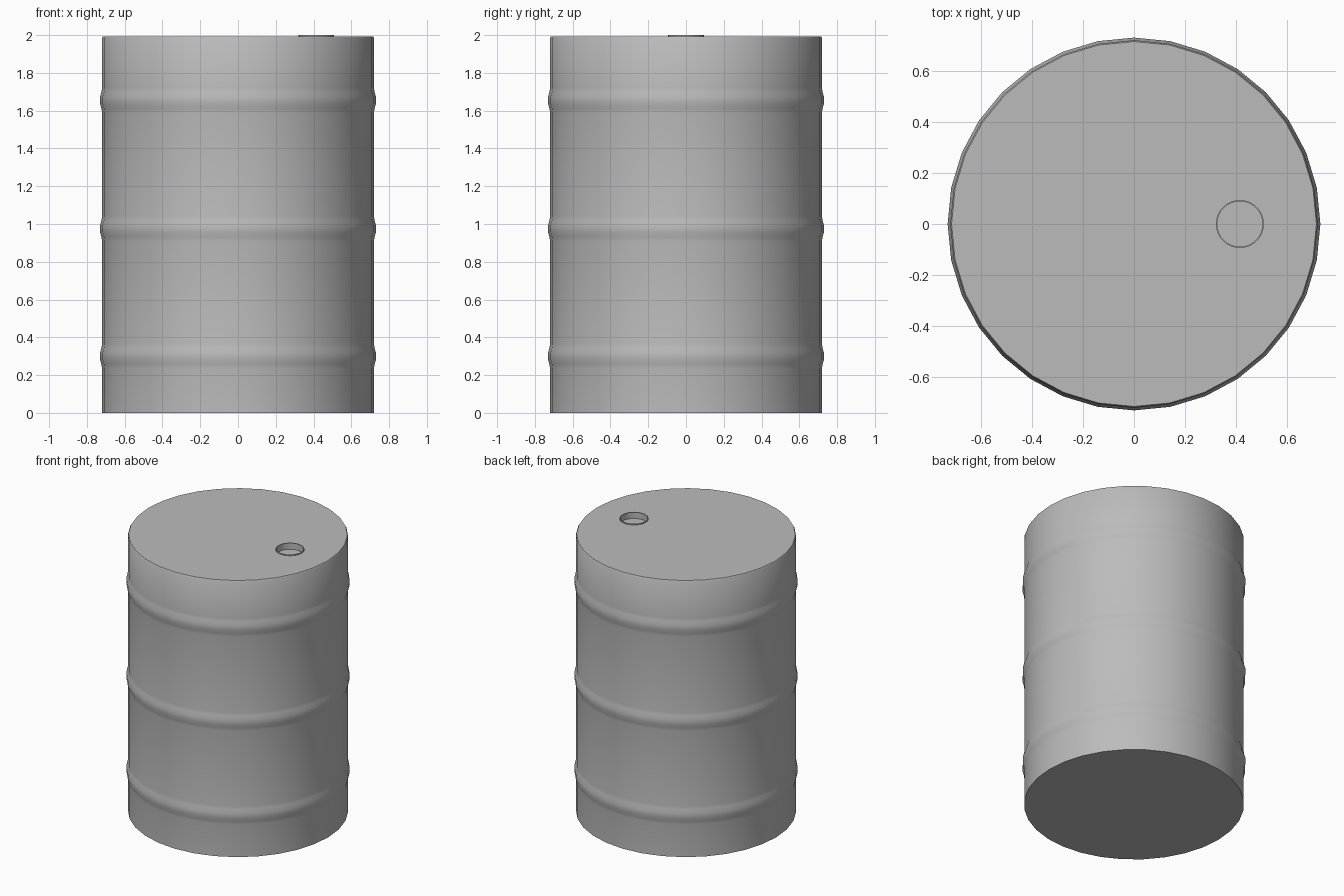
import bpy, bmesh, math
from mathutils import Vector

cube = bpy.data.objects.get("Cube")
if cube:
    bpy.data.objects.remove(cube, do_unlink=True)

SIDES = 32
RADIUS = 0.72
RIDGE = 0.011
TOP = 1.993

grey = bpy.data.materials.new("steel grey")
grey.use_nodes = True
colour = (0.5, 0.5, 0.5, 1)
grey.diffuse_color = colour
grey.node_tree.nodes["Principled BSDF"].inputs["Base Color"].default_value = colour


def ring(bm, radius, z, x=0.0, sides=SIDES):
    """Circle of vertices around a vertical axis at the given x."""
    angles = [2 * math.pi * i / sides for i in range(sides)]
    return [bm.verts.new((x + radius * math.cos(a), radius * math.sin(a), z)) for a in angles]


def bridge(bm, lower, upper):
    n = len(lower)
    for i in range(n):
        j = (i + 1) % n
        bm.faces.new((lower[i], lower[j], upper[j], upper[i]))


def stack(bm, profile, x=0.0, sides=SIDES):
    """Join a series of (radius, z) rings; returns them in order."""
    rings = [ring(bm, r, z, x, sides) for r, z in profile]
    for a, b in zip(rings, rings[1:]):
        bridge(bm, a, b)
    return rings


# Body profile with three rolled hoops
profile = [(RADIUS, 0.0)]
for centre in (0.30, 0.975, 1.655):
    for dz, k in ((-0.065, 0), (-0.045, 0.25), (-0.018, 0.95),
                  (0.018, 0.95), (0.045, 0.25), (0.065, 0)):
        profile.append((RADIUS + RIDGE * k, centre + dz))
profile += [(RADIUS, TOP - 0.008), (RADIUS - 0.005, TOP)]

bm = bmesh.new()
body = stack(bm, profile)
bm.faces.new(list(reversed(body[0])))

# Bung opening: low collar, lip and sunken floor
BUNG_X, BUNG_R = 0.415, 0.094
bung = stack(bm, [(BUNG_R, TOP), (BUNG_R, 2.0), (BUNG_R - 0.005, 2.0),
                  (BUNG_R - 0.005, 1.955)], BUNG_X)
bm.faces.new(bung[-1])

# Lid sheet between the outer edge and the bung collar
edges = []
for loop in (body[-1], bung[0]):
    edges += [bm.edges.get((loop[i], loop[(i + 1) % SIDES])) for i in range(SIDES)]
bmesh.ops.triangle_fill(bm, edges=edges, use_beauty=True, normal=Vector((0, 0, 1)))
bmesh.ops.recalc_face_normals(bm, faces=bm.faces)

mesh = bpy.data.meshes.new("drum_body")
bm.to_mesh(mesh)
bm.free()
mesh.materials.append(grey)
drum = bpy.data.objects.new("drum_body", mesh)
bpy.context.collection.objects.link(drum)

bpy.ops.object.select_all(action='DESELECT')
drum.select_set(True)
bpy.context.view_layer.objects.active = drum
bpy.ops.object.shade_smooth_by_angle(angle=math.radians(40))
